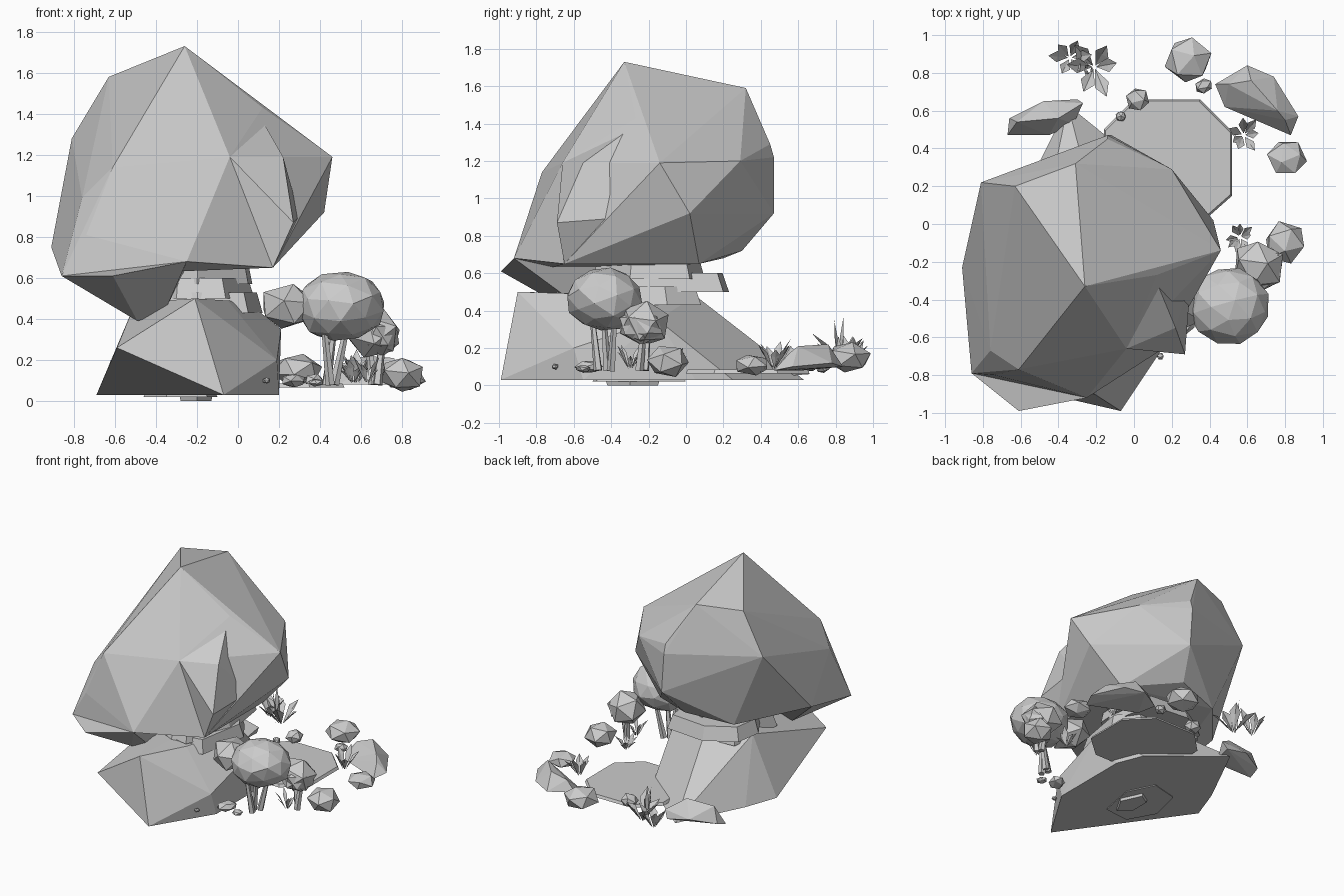
import bpy, bmesh, math, random
from mathutils import Vector, Matrix

if "Cube" in bpy.data.objects:
    bpy.data.objects.remove(bpy.data.objects["Cube"])

random.seed(4)


def finish(bm, name):
    bmesh.ops.recalc_face_normals(bm, faces=bm.faces)
    me = bpy.data.meshes.new(name)
    bm.to_mesh(me)
    bm.free()
    ob = bpy.data.objects.new(name, me)
    bpy.context.collection.objects.link(ob)
    return ob


def hull(name, pts):
    """Faceted rock wrapped around a few corner points."""
    bm = bmesh.new()
    for p in pts:
        bm.verts.new(p)
    bmesh.ops.convex_hull(bm, input=bm.verts)
    junk = [v for v in bm.verts if not v.link_faces]
    bmesh.ops.delete(bm, geom=junk, context='VERTS')
    return finish(bm, name)


def slab(name, outline, z0, z1, inset=0.9):
    """Flat stone: outline with a slightly smaller top."""
    cx = sum(p[0] for p in outline) / len(outline)
    cy = sum(p[1] for p in outline) / len(outline)
    pts = [(x, y, z0) for x, y in outline]
    pts += [(cx + (x - cx) * inset, cy + (y - cy) * inset, z1) for x, y in outline]
    return hull(name, pts)


def blob(name, loc, size, turn=0.0, jitter=0.1, detail=1):
    """Icosahedral pebble or bush crown."""
    bm = bmesh.new()
    bmesh.ops.create_icosphere(bm, subdivisions=detail, radius=1)
    bmesh.ops.rotate(bm, verts=bm.verts, matrix=Matrix.Rotation(0.4 + turn, 3, 'X'))
    for v in bm.verts:
        v.co *= 1 + random.uniform(-jitter, jitter)
        v.co = Vector((v.co.x * size[0], v.co.y * size[1], v.co.z * size[2]))
    bmesh.ops.rotate(bm, verts=bm.verts, matrix=Matrix.Rotation(turn, 3, 'Z'))
    bmesh.ops.translate(bm, verts=bm.verts, vec=loc)
    return finish(bm, name)


def stem(name, a, b, r0, r1):
    a, b = Vector(a), Vector(b)
    bm = bmesh.new()
    bmesh.ops.create_cone(bm, cap_ends=True, segments=5, radius1=r0, radius2=r1,
                          depth=(b - a).length)
    rot = (b - a).to_track_quat('Z', 'Y').to_matrix().to_4x4()
    bm.transform(Matrix.Translation((a + b) / 2) @ rot)
    return finish(bm, name)


def plant(name, loc, n, reach, height, width):
    """Tuft of folded pointed leaves."""
    bm = bmesh.new()
    for i in range(n):
        ang = 2 * math.pi * i / n + random.uniform(-.25, .25)
        d = Vector((math.cos(ang), math.sin(ang), 0))
        s = Vector((-d.y, d.x, 0)) * width
        k = random.uniform(.6, 1)
        o = Vector(loc)
        h = Vector((0, 0, height * k * random.uniform(.6, 1)))
        base = bm.verts.new(o + d * .01)
        mid = bm.verts.new(o + d * reach * .6 * k + h * .6)
        left = bm.verts.new(mid.co + s + Vector((0, 0, width * .5)))
        right = bm.verts.new(mid.co - s + Vector((0, 0, width * .5)))
        tip = bm.verts.new(o + d * reach * k + h)
        for f in ((base, mid, left), (base, right, mid), (mid, tip, left), (mid, right, tip)):
            bm.faces.new(f)
    return finish(bm, name)


# Large balanced boulder, the ridge on its right front and the wedge under its lip
hull("top_boulder", [
    (-.26, -.33, 1.73), (-.63, .2, 1.58), (-.31, .32, 1.59), (-.81, .22, 1.28),
    (-.91, -.23, .75), (-.86, -.79, .61), (-.25, -.92, .68), (.17, -.65, .65),
    (-.04, -.66, 1.19), (.12, -.27, 1.43), (.46, -.14, 1.19), (.42, .02, .92),
    (.17, .07, .65), (.2, .29, 1.2), (-.14, .45, 1.29), (-.14, .47, 1.22),
    (-.12, .47, .92), (-.2, .3, .72), (-.61, -.77, 1.14), (-.76, -.67, .99),
    (-.74, -.8, .81), (-.55, .2, .68)])
hull("boulder_ridge", [
    (-.04, -.66, 1.19), (.22, -.55, 1.19), (.27, -.69, .87), (.17, -.65, .65),
    (.1, -.26, 1.4), (0, -.3, .9), (.3, -.3, .9)])
hull("boulder_wedge", [
    (-.86, -.79, .61), (-.61, -.99, .61), (-.25, -.92, .68), (-.49, -.6, .39),
    (-.36, -.58, .43), (-.25, -.4, .66), (-.8, -.4, .66)])

# Supporting base rock
hull("base_rock", [
    (-.07, -.99, .03), (-.69, -.12, .03), (-.6, .13, .03), (-.35, .63, .03),
    (.12, .25, .03), (.2, .05, .03), (.2, -.55, .03), (-.21, -.9, .5),
    (-.59, -.87, .26), (.19, -.6, .2), (-.05, -.56, .49), (-.5, -.1, .48),
    (-.2, .05, .48), (.05, -.2, .48), (.21, -.15, .35)])

# Flat stones packed between the two boulders, and shims below the base
slab("lower_slab", [(-.5, -.4), (-.2, -.55), (.05, -.5), (.12, -.1), (0, .08), (-.45, .05)], .43, .53)
slab("middle_slab", [(-.55, -.1), (-.3, -.5), (-.06, -.55), (.08, -.2), (.02, .2), (-.3, .23), (-.52, .1)], .5, .6)
slab("upper_slab", [(-.45, -.3), (-.2, -.5), (.05, -.3), (.07, .02), (-.2, .1)], .57, .68)
slab("base_shim", [(-.46, -.3), (-.35, -.5), (-.15, -.48), (-.1, -.2), (-.2, 0), (-.4, -.05)], .02, .04, .95)
slab("small_shim", [(-.28, -.35), (-.2, -.42), (-.13, -.3), (-.2, -.15), (-.28, -.2)], 0, .04, 1.1)

# Eight-sided patch of ground
slab("ground_patch", [(-.16, .15), (-.16, .5), (.0, .66), (.35, .66), (.52, .49),
                      (.52, .15), (.35, 0), (.0, 0)], .065, .085, .97)

# Bushes on stalks
bushes = [((.5, -.43, .46), (.215, .205, .175), 2), ((.66, -.22, .33), (.14, .15, .13), 1),
          ((.24, -.42, .46), (.165, .14, .115), 1), ((.7, -.24, .32), (.09, .13, .1), 1)]
for i, (p, s, d) in enumerate(bushes):
    blob("bush_crown_%d" % i, p, s, i * .9, .05, d)
for i, (x, y, tx, ty) in enumerate([(.43, -.42, .47, -.44), (.45, -.47, .42, -.5),
                                    (.47, -.4, .53, -.38), (.66, -.22, .63, -.2),
                                    (.68, -.25, .71, -.22)]):
    stem("bush_stem_%d" % i, (x, y, .08), (tx, ty, .36), .024, .014)

# Loose stones around the base
stones = [((.8, -.1, .13), (.115, .115, .09)), ((.29, .87, .15), (.13, .13, .085)),
          ((.81, .35, .11), (.105, .105, .06)), ((.02, .66, .12), (.065, .065, .05)),
          ((-.07, .57, .1), (.03, .03, .025)), ((.37, .73, .1), (.05, .04, .035)),
          ((.27, -.52, .1), (.08, .06, .035)), ((.14, -.7, .1), (.02, .02, .015)),
          ((.38, -.55, .09), (.04, .04, .02))]
for i, (p, s) in enumerate(stones):
    blob("stone_%d" % i, p, s, i * .7, .05)
hull("long_stone", [(.43, .74, .1), (.6, .84, .1), (.74, .78, .12), (.87, .57, .1),
                    (.83, .47, .08), (.66, .56, .08), (.48, .62, .08), (.5, .74, .18),
                    (.62, .76, .22), (.76, .6, .21), (.8, .55, .17)])
hull("back_shard", [(-.67, .47, .05), (-.66, .56, .08), (-.48, .65, .1), (-.3, .66, .06),
                    (-.27, .64, .12), (-.32, .53, .05), (-.45, .47, .05), (-.62, .54, .2),
                    (-.4, .56, .21)])

# Leafy plants
plant("grass_tuft_front", (.56, -.07, .09), 8, .09, .13, .02)
plant("grass_tuft_side", (.58, .47, .09), 7, .11, .2, .025)
plant("broad_leaf_plant", (-.21, .83, .09), 6, .18, .27, .04)
plant("broad_leaf_sprout", (-.34, .88, .09), 6, .12, .2, .03)
plant("upright_blades", (-.24, .82, .09), 3, .04, .42, .015)
plant("grass_tuft_bush", (.63, -.3, .09), 7, .09, .14, .015)
